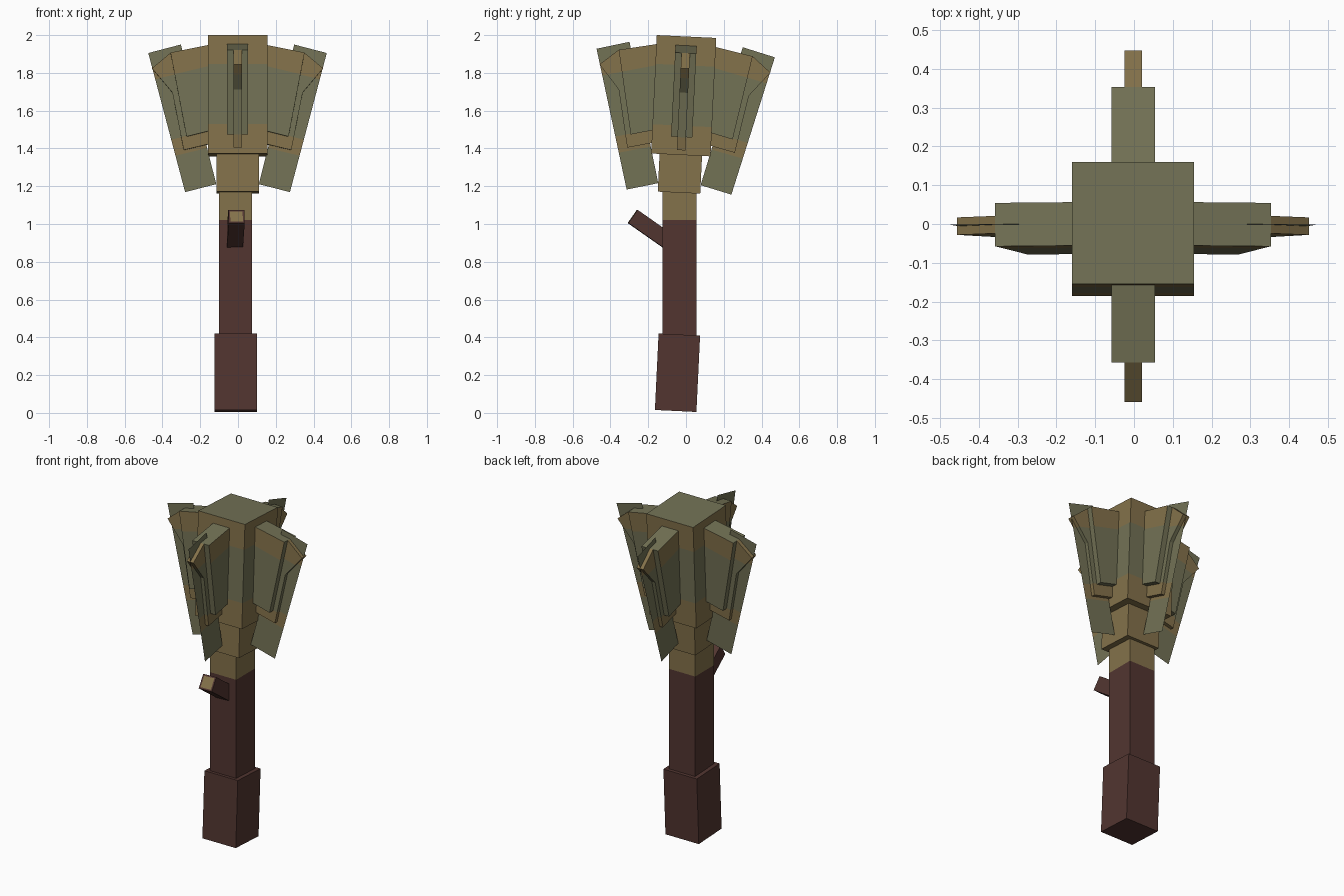
import bpy, bmesh
from math import radians
from mathutils import Matrix, Vector

if "Cube" in bpy.data.objects:
    bpy.data.objects.remove(bpy.data.objects["Cube"])


def material(name, rgb):
    m = bpy.data.materials.new(name)
    m.diffuse_color = (*rgb, 1)
    m.use_nodes = True
    m.node_tree.nodes["Principled BSDF"].inputs["Base Color"].default_value = m.diffuse_color
    return m


MATS = [material("mossy_green", (0.171, 0.168, 0.091)),
        material("dull_ochre", (0.231, 0.168, 0.069)),
        material("dark_maroon", (0.084, 0.036, 0.030))]
GREEN, OCHRE, MAROON = 0, 1, 2
TILT = Matrix.Rotation(radians(-2.75), 4, 'X')
HEAD = Matrix.Translation((-0.0025, 0.0025, 1.99)) @ TILT @ Matrix.Translation((0, 0, -1.99))


def finish(bm, name, matrix=Matrix()):
    bm.transform(matrix)
    me = bpy.data.meshes.new(name)
    bm.to_mesh(me)
    bm.free()
    for m in MATS:
        me.materials.append(m)
    bpy.context.collection.objects.link(bpy.data.objects.new(name, me))


def box(size, center=(0, 0, 0)):
    bm = bmesh.new()
    bmesh.ops.create_cube(bm, size=1)
    bm.transform(Matrix.Translation(center) @ Matrix.Diagonal((*size, 1)))
    return bm


def plate(points, half):
    """Profile in the x-z plane, thickened along y unless half is 0."""
    bm = bmesh.new()
    f = bm.faces.new([bm.verts.new((x, -half, z)) for x, z in points])
    if half:
        ext = bmesh.ops.extrude_face_region(bm, geom=[f], use_keep_orig=True)
        verts = [v for v in ext["geom"] if isinstance(v, bmesh.types.BMVert)]
        bmesh.ops.translate(bm, verts=verts, vec=(0, 2 * half, 0))
        bmesh.ops.recalc_face_normals(bm, faces=bm.faces)
    return bm


def paint(bm, slope, levels, rule):
    """Cut at levels of z + slope * x, then colour each face by rule(level, normal)."""
    n = Vector((slope, 0, 1))
    for w in levels:
        bmesh.ops.bisect_plane(bm, geom=bm.verts[:] + bm.edges[:] + bm.faces[:],
                               plane_co=(0, 0, w), plane_no=n)
    bm.normal_update()
    for f in bm.faces:
        f.material_index = rule(f.calc_center_median().dot(n), f.normal)


# Grip and shaft
bm = box((0.225, 0.22, 0.405))
paint(bm, 0, [], lambda w, n: MAROON)
finish(bm, "grip", Matrix.Translation((-0.0125, -0.045, 0.2125)) @ TILT)

bm = box((0.175, 0.18, 0.80), (-0.0125, -0.035, 0.79))
paint(bm, 0, [1.02], lambda w, n: OCHRE if w > 1.02 else MAROON)
finish(bm, "shaft")

# Cut-off twig with pale end grain
bm = box((0.085, 0.085, 0.27), (0, 0, -0.135))
paint(bm, 0, [], lambda w, n: MAROON)
end = [f for f in bm.faces if f.normal.z > 0.9]
bmesh.ops.inset_individual(bm, faces=end, thickness=0.013)
end[0].material_index = OCHRE
finish(bm, "twig", Matrix.Translation((-0.008, -0.2825, 1.04))
       @ Matrix.Rotation(radians(3), 4, 'Z') @ Matrix.Rotation(radians(55), 4, 'X'))

# Collar and head block
bm = box((0.225, 0.225, 0.21), (0, 0, 1.27))
paint(bm, 0, [], lambda w, n: OCHRE)
finish(bm, "collar", HEAD)

bm = box((0.315, 0.315, 0.6275), (0, 0, 1.67875))
paint(bm, 0, [1.52, 1.84],
      lambda w, n: GREEN if n.z > 0.9 or 1.52 < w < 1.84 else OCHRE)
finish(bm, "head_block", HEAD)

# Four flanges, each a thick rib, a thin spike and a flat blade
RIB = [(0.13, 1.95), (0.355, 1.905), (0.27, 1.46), (0.13, 1.495)]
SPIKE = [(0.13, 1.94), (0.355, 1.905), (0.453, 1.823), (0.345, 1.695),
         (0.285, 1.39), (0.13, 1.427)]
BLADE = [(0.4725, 1.905), (0.30, 1.95), (0.1125, 1.21), (0.2775, 1.168)]


def rib_rule(w, n):
    return OCHRE if abs(n.y) > 0.9 and w > 1.87 else GREEN


def spike_rule(w, n):
    return GREEN if 1.53 < w < 1.87 else OCHRE


def blade_rule(w, n):
    return OCHRE if 1.87 < w < 1.94 or 1.44 < w < 1.53 else GREEN


for k, side in enumerate(("right", "back", "left", "front")):
    place = HEAD @ Matrix.Rotation(radians(90 * k), 4, 'Z')
    for part, pts, half, levels, rule in (
            ("rib", RIB, 0.056, [1.87], rib_rule),
            ("spike", SPIKE, 0.0225, [1.53, 1.87], spike_rule),
            ("blade", BLADE, 0, [1.44, 1.53, 1.87, 1.94], blade_rule)):
        bm = plate(pts, half)
        paint(bm, 0.24, levels, rule)
        finish(bm, f"{side}_{part}", place)
